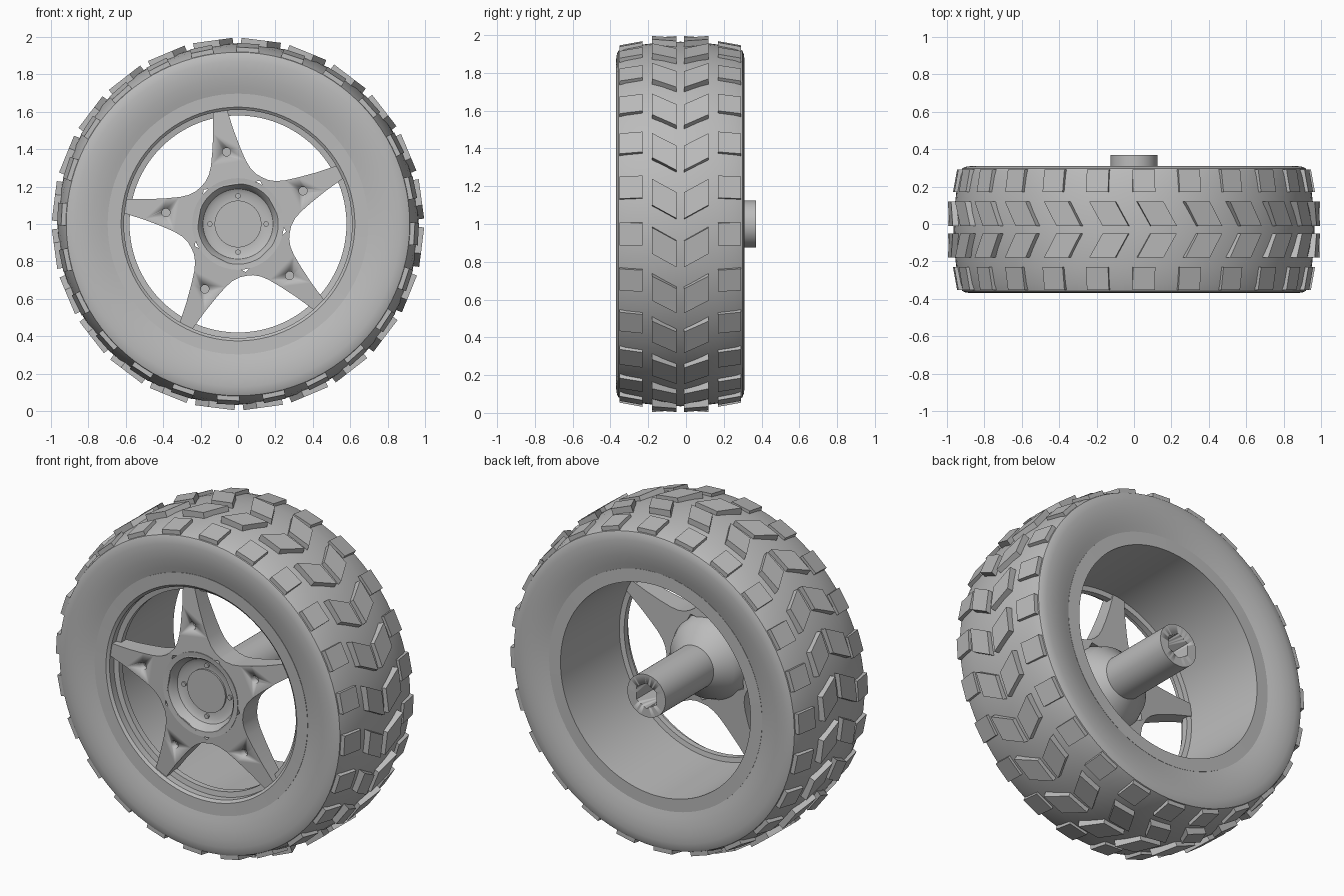
import bpy, bmesh, math
from mathutils import Vector

cube = bpy.data.objects.get("Cube")
if cube:
    bpy.data.objects.remove(cube, do_unlink=True)

grey = bpy.data.materials.new("mid_grey")
grey.use_nodes = True
grey.diffuse_color = (0.5, 0.5, 0.5, 1)
grey.node_tree.nodes["Principled BSDF"].inputs["Base Color"].default_value = (0.5, 0.5, 0.5, 1)

MID = -0.03            # middle plane of the tyre
SPOKE_START = math.radians(99)


def polar(r, angle, y, t=0.0):
    """Point at radius r and an angle about the axle, shifted t along the tangent."""
    c, s = math.cos(angle), math.sin(angle)
    return Vector((r * c - t * s, y, 1 + r * s + t * c))


def finish(name, bm, smooth=35):
    bmesh.ops.recalc_face_normals(bm, faces=bm.faces)
    mesh = bpy.data.meshes.new(name)
    bm.to_mesh(mesh)
    bm.free()
    mesh.materials.append(grey)
    ob = bpy.data.objects.new(name, mesh)
    bpy.context.collection.objects.link(ob)
    if smooth:
        activate(ob)
        bpy.ops.object.shade_smooth_by_angle(angle=math.radians(smooth))
    return ob


def activate(ob):
    bpy.ops.object.select_all(action='DESELECT')
    ob.select_set(True)
    bpy.context.view_layer.objects.active = ob


def lathe(name, profile, closed=False, steps=96, smooth=35):
    """Spin (radius, y) points around the axle."""
    bm = bmesh.new()
    vs = [bm.verts.new((r, y, 1)) for r, y in profile]
    edges = [bm.edges.new(p) for p in zip(vs, vs[1:])]
    if closed:
        edges.append(bm.edges.new((vs[-1], vs[0])))
    bmesh.ops.spin(bm, geom=vs + edges, cent=(0, 0, 1), axis=(0, 1, 0),
                   angle=math.tau, steps=steps, use_merge=True)
    bmesh.ops.remove_doubles(bm, verts=bm.verts, dist=0.0002)
    return finish(name, bm, smooth)


def hexahedron(bm, lower, upper):
    """Solid between two rings of four points."""
    a = [bm.verts.new(p) for p in lower]
    b = [bm.verts.new(p) for p in upper]
    bm.faces.new(a)
    bm.faces.new(b)
    for i in range(4):
        j = (i + 1) % 4
        bm.faces.new((a[i], a[j], b[j], b[i]))


def prism(name, centre, radius, y0, y1, sides, turn=0.0):
    """Straight bar along y."""
    bm = bmesh.new()
    rings = []
    for y in (y0, y1):
        rings.append([bm.verts.new(centre + Vector((radius * math.cos(turn + math.tau * i / sides), y,
                                                    radius * math.sin(turn + math.tau * i / sides))))
                      for i in range(sides)])
    bm.faces.new(rings[0])
    bm.faces.new(rings[1])
    for i in range(sides):
        j = (i + 1) % sides
        bm.faces.new((rings[0][i], rings[0][j], rings[1][j], rings[1][i]))
    return finish(name, bm)


def cut(ob, cutter):
    cutter.hide_render = True
    mod = ob.modifiers.new("cut", 'BOOLEAN')
    mod.operation = 'DIFFERENCE'
    mod.solver = 'EXACT'
    mod.object = cutter
    # keep the cut ahead of the smoothing
    activate(ob)
    bpy.ops.object.modifier_move_to_index(modifier=mod.name, index=0)
    bpy.ops.object.modifier_apply(modifier=mod.name)
    bpy.data.objects.remove(cutter, do_unlink=True)


# Tyre carcass: half section mirrored about its middle plane
half = [(0.965, 0), (0.962, 0.1), (0.95, 0.2), (0.932, 0.29), (0.918, 0.328),
        (0.90, 0.336), (0.87, 0.34), (0.83, 0.34), (0.78, 0.334), (0.73, 0.322), (0.695, 0.312)]
section = [(r, MID - d) for r, d in reversed(half)] + [(r, MID + d) for r, d in half[1:]]
lathe("tyre", section)

# Rim with front lip, spoke ledge and barrel
lathe("rim", [(0.697, -0.345), (0.625, -0.342), (0.61, -0.33), (0.61, -0.29), (0.58, -0.285),
              (0.58, -0.25), (0.608, -0.245), (0.622, 0.285), (0.697, 0.284)], closed=True, smooth=25)

# Hub dish, rear cone and axle tube with a hexagonal socket
hub = lathe("hub_and_axle", [(0, -0.297), (0.125, -0.297), (0.125, -0.287), (0.165, -0.287),
                             (0.187, -0.3), (0.2, -0.33), (0.215, -0.349), (0.245, -0.352),
                             (0.245, -0.23), (0.21, -0.15), (0.125, -0.08), (0.125, 0.37), (0, 0.37)],
            steps=64)
cut(hub, prism("socket_cutter", Vector((0, 0, 1)), 0.075, 0.15, 0.4, 6, math.pi / 2))

# Four small studs around the hub cap
for i in range(4):
    prism(f"hub_stud_{i + 1}", polar(0.15, i * math.pi / 2, 0), 0.014, -0.297, -0.28, 12)

# Five flared spokes, each with a bolt hole: (distance out, half width)
spoke_plan = [(0.21, 0.1526), (0.227, 0.165), (0.25, 0.137), (0.285, 0.112), (0.33, 0.094),
              (0.4, 0.076), (0.5, 0.055), (0.613, 0.038)]
for k in range(5):
    angle = SPOKE_START + k * math.tau / 5
    bm = bmesh.new()
    rings = []
    for u, v in spoke_plan:
        out = (u - 0.21) / 0.4
        front, back = -0.35 + 0.025 * out, -0.21 - 0.03 * out
        rings.append([bm.verts.new(polar(u, angle, y, t))
                      for y, t in ((front, -v), (front, v), (back, v), (back, -v))])
    bm.faces.new(rings[0])
    bm.faces.new(rings[-1])
    for a, b in zip(rings, rings[1:]):
        for i in range(4):
            j = (i + 1) % 4
            bm.faces.new((a[i], a[j], b[j], b[i]))
    spoke = finish(f"spoke_{k + 1}", bm, 25)
    cut(spoke, prism("bolt_cutter", polar(0.39, angle, 0), 0.022, -0.4, -0.3, 16))

# Tread: square shoulder blocks and slanted chevron blocks on both sides
BLOCKS = 24
for side, label in ((-1, "front"), (1, "rear")):
    shoulder, chevron = bmesh.new(), bmesh.new()
    for i in range(BLOCKS):
        step = math.tau * i / BLOCKS
        # (offset from middle, top radius, tangent shift) at the inner and outer edge
        for bm, phase, inner, outer, w in (
                (shoulder, -3.2, (0.2, 0.966, 0), (0.322, 0.944, 0), 0.06),
                (chevron, 7.8, (0.02, 0.99, -0.036), (0.15, 0.99, 0.036), 0.07)):
            angle = math.radians(phase) + step
            rings = []
            for drop in (0.07, 0):
                rings.append([polar(r - drop, angle, MID + side * d, t + s * w)
                              for (d, r, t), s in ((inner, -1), (inner, 1), (outer, 1), (outer, -1))])
            hexahedron(bm, *rings)
    finish(f"{label}_shoulder_tread", shoulder, 0)
    finish(f"{label}_chevron_tread", chevron, 0)
